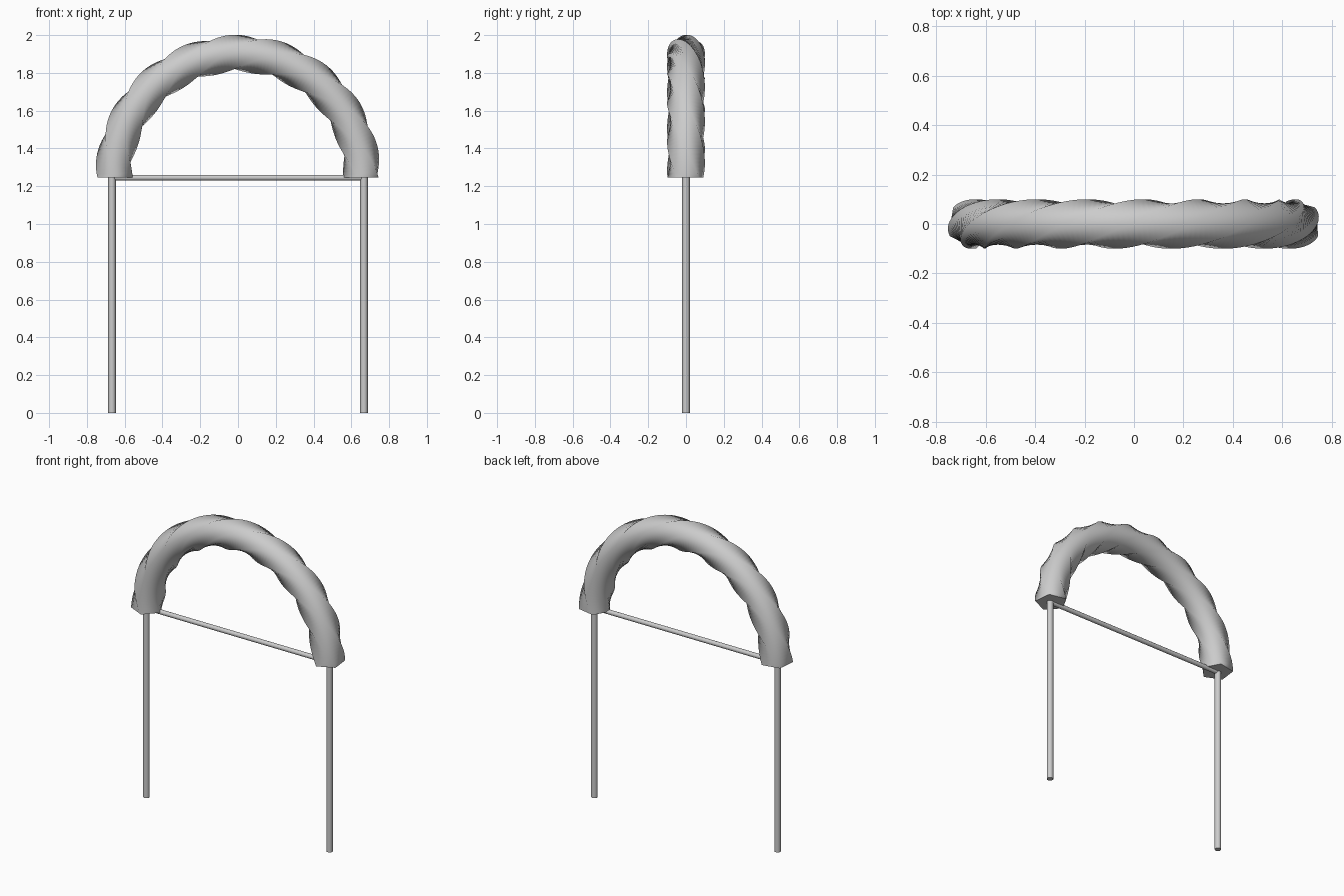
import bpy, bmesh, math
from mathutils import Vector

cube = bpy.data.objects.get("Cube")
if cube:
    bpy.data.objects.remove(cube, do_unlink=True)

grey = bpy.data.materials.new("plain_grey")
grey.use_nodes = True
COLOUR = (0.6, 0.6, 0.6, 1)
grey.diffuse_color = COLOUR
grey.node_tree.nodes["Principled BSDF"].inputs["Base Color"].default_value = COLOUR

SPRING_Z = 1.245     # height where the arch meets the posts
ARCH_R = 0.657       # radius of the arch centre line
TUBE_R = 0.1
SIDES = 5
STEPS = 108
TWISTS = 9           # side-to-side turns along the arch


def make_object(name, bm):
    bmesh.ops.recalc_face_normals(bm, faces=bm.faces)
    mesh = bpy.data.meshes.new(name)
    bm.to_mesh(mesh)
    bm.free()
    mesh.materials.append(grey)
    obj = bpy.data.objects.new(name, mesh)
    bpy.context.collection.objects.link(obj)
    return obj


def rod(name, start, end, radius):
    """Round bar with smooth sides and flat ends."""
    start, end = Vector(start), Vector(end)
    axis = end - start
    bm = bmesh.new()
    bmesh.ops.create_cone(bm, cap_ends=True, segments=12, radius1=radius,
                          radius2=radius, depth=axis.length)
    for face in bm.faces:
        face.smooth = len(face.verts) == 4
    obj = make_object(name, bm)
    obj.location = (start + end) / 2
    obj.rotation_mode = 'QUATERNION'
    obj.rotation_quaternion = axis.to_track_quat('Z', 'Y')
    return obj


# Arch: a five-sided section twisted along a half circle
bm = bmesh.new()
rings = []
for i in range(STEPS + 1):
    t = i / STEPS
    along = math.pi * (1 - t)
    outward = Vector((math.cos(along), 0, math.sin(along)))
    centre = Vector((0, 0, SPRING_Z)) + outward * ARCH_R
    twist = math.pi / 2 - (t - 0.49) * TWISTS * math.tau / SIDES
    ring = []
    for k in range(SIDES):
        a = twist + k * math.tau / SIDES
        offset = outward * math.sin(a) + Vector((0, math.cos(a), 0))
        ring.append(bm.verts.new(centre + offset * TUBE_R))
    rings.append(ring)
for low, high in zip(rings, rings[1:]):
    for k in range(SIDES):
        n = (k + 1) % SIDES
        bm.faces.new((low[k], low[n], high[n], high[k])).smooth = True
for end_ring in (rings[0], rings[-1]):
    bm.faces.new(end_ring).smooth = False
make_object("twisted_arch", bm)

# Posts and the bar between them
for side, x in (("left", 0.667), ("right", -0.667)):
    rod(side + "_post", (x, 0, 0), (x, 0, SPRING_Z + 0.01), 0.02)
rod("cross_bar", (-0.667, 0, SPRING_Z), (0.667, 0, SPRING_Z), 0.015)
